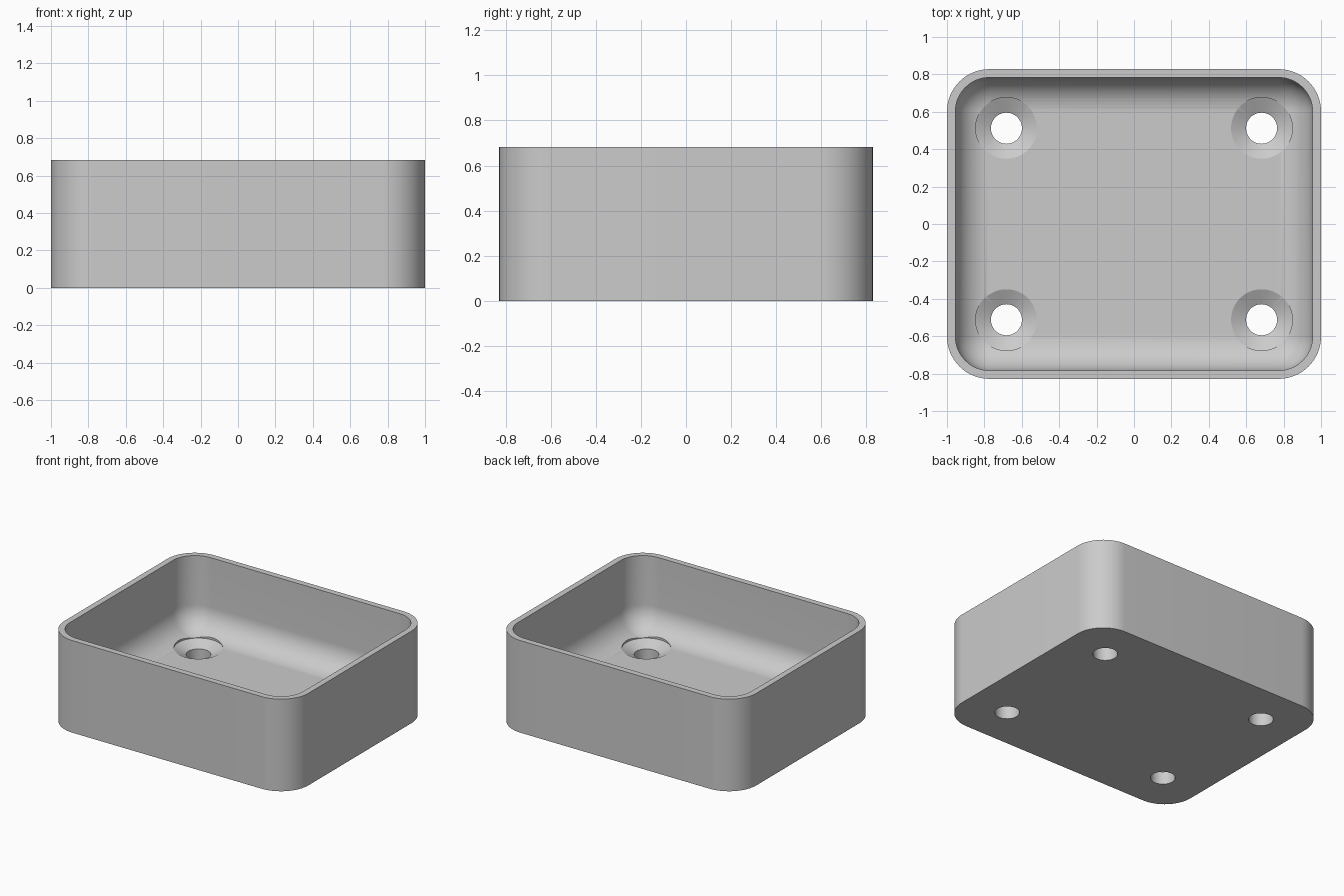
import bpy, bmesh
from math import sin, cos, pi

if "Cube" in bpy.data.objects:
    bpy.data.objects.remove(bpy.data.objects["Cube"])

HX, HY, HEIGHT = 1.0, 0.828, 0.682      # outer half sizes and height
WALL, FLOOR, CORNER = 0.045, 0.136, 0.227
INNER = CORNER - WALL                   # inside corner and floor fillet radius
STEPS = 16

grey = bpy.data.materials.new("plain grey")
grey.use_nodes = True
COLOUR = (0.6, 0.6, 0.6, 1)
grey.diffuse_color = COLOUR
grey.node_tree.nodes["Principled BSDF"].inputs["Base Color"].default_value = COLOUR


def rounded_ring(bm, inset, z):
    """Rounded rectangle loop, moved inward from the outer wall."""
    r = max(CORNER - inset, 0.001)
    verts = []
    for quarter, (sx, sy) in enumerate([(1, 1), (-1, 1), (-1, -1), (1, -1)]):
        for i in range(STEPS + 1):
            a = (quarter + i / STEPS) * pi / 2
            verts.append(bm.verts.new((sx * (HX - CORNER) + r * cos(a),
                                       sy * (HY - CORNER) + r * sin(a), z)))
    return verts


def circle_ring(bm, x, y, r, z, count=64):
    return [bm.verts.new((x + r * cos(2 * pi * i / count),
                          y + r * sin(2 * pi * i / count), z)) for i in range(count)]


def loft(bm, rings):
    """Skin the rings in order and cap both ends."""
    for a, b in zip(rings, rings[1:]):
        for i in range(len(a)):
            j = (i + 1) % len(a)
            bm.faces.new((a[i], a[j], b[j], b[i]))
    bm.faces.new(rings[0][::-1])
    bm.faces.new(rings[-1])


def make_object(name, bm):
    bmesh.ops.recalc_face_normals(bm, faces=bm.faces)
    mesh = bpy.data.meshes.new(name)
    bm.to_mesh(mesh)
    bm.free()
    mesh.materials.append(grey)
    obj = bpy.data.objects.new(name, mesh)
    bpy.context.collection.objects.link(obj)
    return obj


# Tray: outer wall, rim, inner wall, then the fillet down to the floor
bm = bmesh.new()
rings = [rounded_ring(bm, 0, 0), rounded_ring(bm, 0, HEIGHT),
         rounded_ring(bm, WALL, HEIGHT)]
for i in range(STEPS + 1):
    t = i / STEPS * pi / 2
    rings.append(rounded_ring(bm, WALL + INNER * (1 - cos(t)),
                              FLOOR + INNER * (1 - sin(t))))
loft(bm, rings)
bmesh.ops.remove_doubles(bm, verts=bm.verts, dist=0.0005)
tray = make_object("tray", bm)

# Four countersunk screw holes
bm = bmesh.new()
for x in (-0.682, 0.682):
    for y in (-0.512, 0.512):
        loft(bm, [circle_ring(bm, x, y, r, z) for r, z in
                  ((0.083, -0.1), (0.083, 0.095), (0.165, 0.137), (0.165, 0.4))])
cutter = make_object("screw_hole_cutter", bm)
cutter.hide_render = True

cut = tray.modifiers.new("screw holes", 'BOOLEAN')
cut.operation = 'DIFFERENCE'
cut.solver = 'EXACT'
cut.object = cutter

bpy.ops.object.select_all(action='DESELECT')
tray.select_set(True)
bpy.context.view_layer.objects.active = tray
bpy.ops.object.modifier_apply(modifier=cut.name)
bpy.data.objects.remove(cutter)
bpy.ops.object.shade_smooth_by_angle(angle=0.42)
